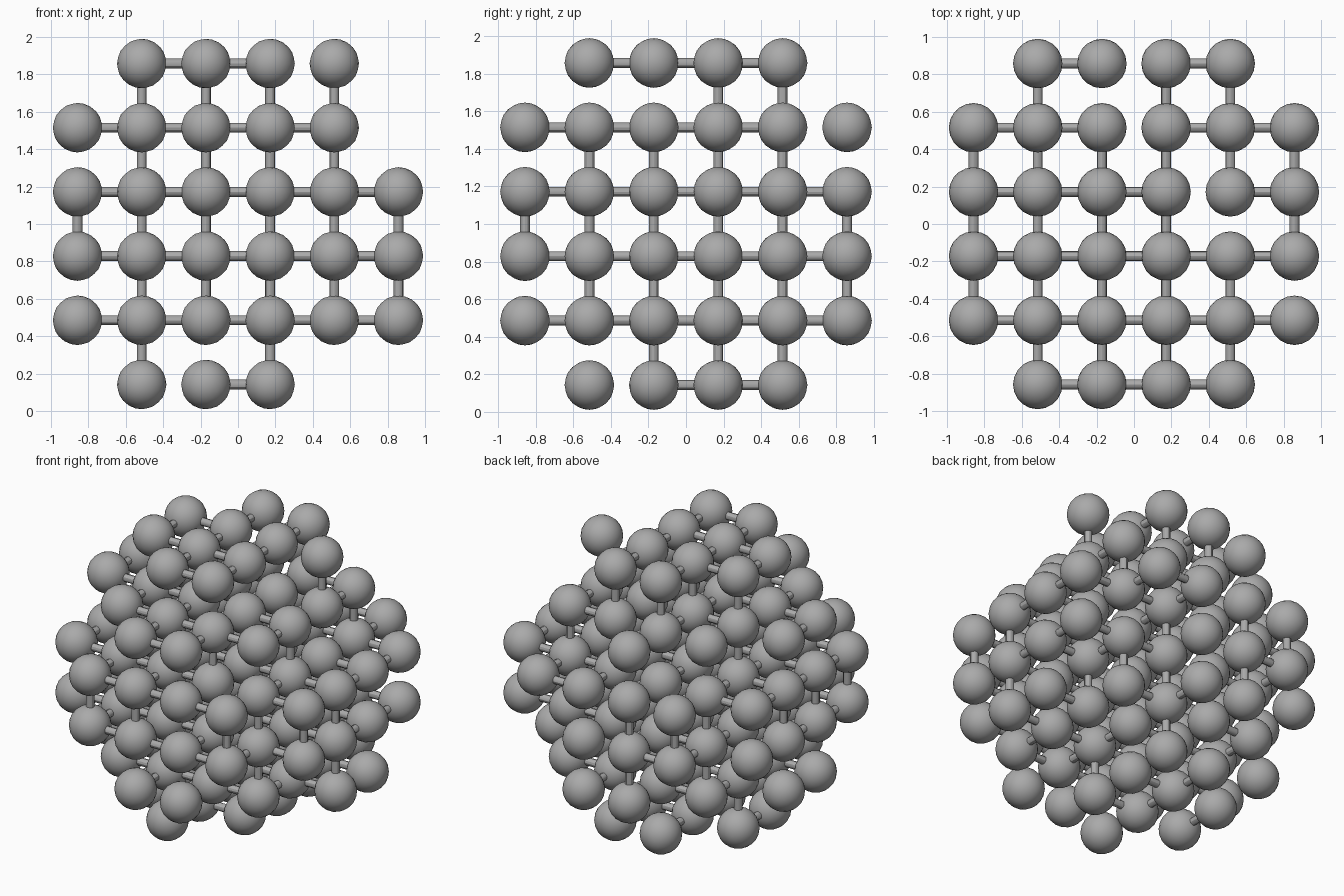
import bpy, bmesh, random
from itertools import product
from mathutils import Matrix, Vector

cube = bpy.data.objects.get("Cube")
if cube:
    bpy.data.objects.remove(cube, do_unlink=True)

random.seed(4)
SPACING, BALL, ROD = 0.343, 0.132, 0.026

grey = bpy.data.materials.new("plain grey")
grey.use_nodes = True
colour = (0.4, 0.4, 0.4, 1)
grey.diffuse_color = colour
grey.node_tree.nodes["Principled BSDF"].inputs["Base Color"].default_value = colour


def place(cell):
    return (Vector(cell) - Vector((2.5, 2.5, 2.5))) * SPACING + Vector((0, 0, 1))


def finish(bm, name):
    mesh = bpy.data.meshes.new(name)
    bm.to_mesh(mesh)
    bm.free()
    mesh.materials.append(grey)
    ob = bpy.data.objects.new(name, mesh)
    bpy.context.collection.objects.link(ob)
    bpy.ops.object.select_all(action="DESELECT")
    ob.select_set(True)
    bpy.context.view_layer.objects.active = ob
    bpy.ops.object.shade_smooth_by_angle()


# Lattice cells inside a ball, less a few gaps in the outer layer
gaps = {(4, 2, 5), (4, 2, 0), (4, 3, 0), (5, 2, 4), (5, 3, 4),
        (3, 5, 4), (4, 5, 2), (3, 1, 0)}
cells = {c for c in product(range(6), repeat=3)
         if sum((v - 2.5) ** 2 for v in c) < 9 and c not in gaps}

# Balls
bm = bmesh.new()
for c in sorted(cells):
    bmesh.ops.create_icosphere(bm, subdivisions=3, radius=BALL,
                               matrix=Matrix.Translation(place(c)))
finish(bm, "balls")

# Rods join some neighbours; open rows: (rod axis, start, other axis, its value)
open_rows = {(0, 3, 2, 5), (0, 1, 2, 0), (2, 3, 0, 0), (2, 0, 0, 2),
             (1, 4, 2, 4), (2, 3, 1, 0), (2, 4, 1, 1), (2, 4, 1, 2),
             (0, 3, 1, 3), (0, 2, 1, 5), (0, 2, 1, 4)}
bm = bmesh.new()
for c in sorted(cells):
    for axis in range(3):
        end = tuple(v + (n == axis) for n, v in enumerate(c))
        is_open = any((axis, c[axis], o, c[o]) in open_rows
                      for o in range(3) if o != axis)
        if end not in cells or is_open or random.random() > 0.7:
            continue
        a, b = place(c), place(end)
        turn = (b - a).to_track_quat("Z", "Y").to_matrix().to_4x4()
        bmesh.ops.create_cone(bm, cap_ends=False, segments=12,
                              radius1=ROD, radius2=ROD, depth=SPACING,
                              matrix=Matrix.Translation((a + b) / 2) @ turn)
finish(bm, "rods")
